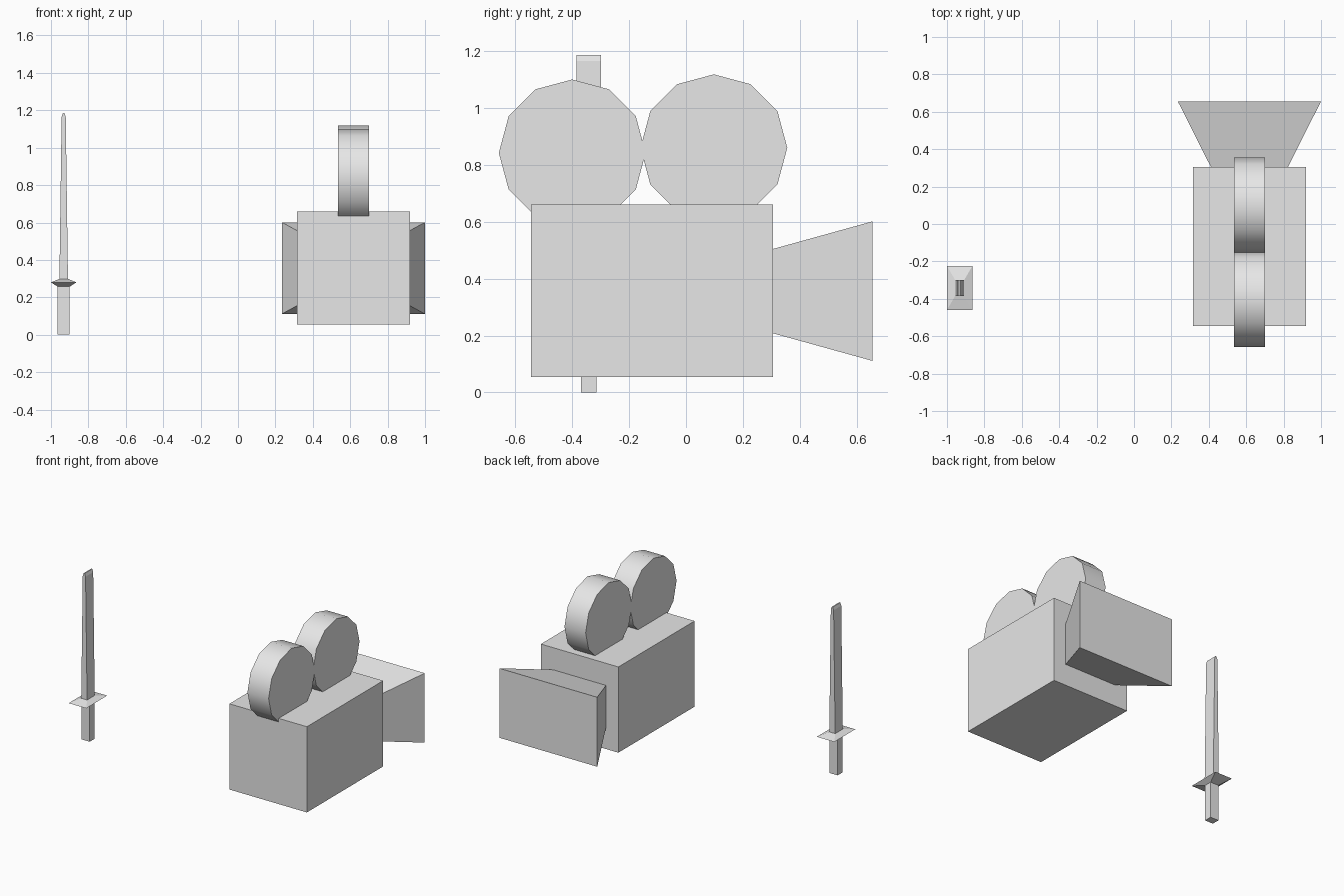
import bpy
import bmesh
import math
from mathutils import Matrix, Vector

cube = bpy.data.objects.get("Cube")
if cube:
    bpy.data.objects.remove(cube, do_unlink=True)

# Single plain grey material
grey = bpy.data.materials.new("plain grey")
grey.use_nodes = True
grey.diffuse_color = (0.8, 0.8, 0.8, 1)
grey.node_tree.nodes["Principled BSDF"].inputs["Base Color"].default_value = (0.8, 0.8, 0.8, 1)


def finish(bm, name):
    bmesh.ops.recalc_face_normals(bm, faces=bm.faces)
    mesh = bpy.data.meshes.new(name)
    bm.to_mesh(mesh)
    bm.free()
    mesh.materials.append(grey)
    obj = bpy.data.objects.new(name, mesh)
    bpy.context.collection.objects.link(obj)
    return obj


def loft(name, centre, sections, axis="Z"):
    """Skin rectangles (position, width, depth) stacked along Z or Y."""
    bm = bmesh.new()
    rings = []
    for pos, w, d in sections:
        ring = []
        for sx, sy in ((-1, -1), (1, -1), (1, 1), (-1, 1)):
            a, b = centre[0] + sx * w / 2, centre[1] + sy * d / 2
            ring.append(bm.verts.new((a, b, pos) if axis == "Z" else (a, pos, b)))
        rings.append(ring)
    for low, high in zip(rings, rings[1:]):
        for i in range(4):
            j = (i + 1) % 4
            bm.faces.new((low[i], low[j], high[j], high[i]))
    bm.faces.new(rings[0])
    bm.faces.new(rings[-1])
    return finish(bm, name)


def reel(name, y, z):
    """Twelve-sided film reel lying across X."""
    bm = bmesh.new()
    place = Matrix.Translation(Vector((0.617, y, z))) @ Matrix.Rotation(math.pi / 2, 4, "Y")
    bmesh.ops.create_cone(bm, cap_ends=True, segments=12, radius1=0.258,
                          radius2=0.258, depth=0.165, matrix=place)
    obj = finish(bm, name)
    bpy.ops.object.select_all(action="DESELECT")
    obj.select_set(True)
    bpy.context.view_layer.objects.active = obj
    bpy.ops.object.shade_smooth_by_angle(angle=math.radians(40))


# Film camera
loft("camera_body", (0.617, -0.12), [(0.055, 0.605, 0.85), (0.66, 0.605, 0.85)])
loft("lens_hood", (0.617, 0.356), [(0.303, 0.41, 0.295), (0.655, 0.765, 0.49)], "Y")
reel("front_reel", -0.4, 0.842)
reel("back_reel", 0.098, 0.86)

# Sword
sword = (-0.932, -0.342)
loft("sword_handle", sword, [(0, 0.064, 0.054), (0.265, 0.064, 0.054)])
loft("sword_guard", sword, [(0.257, 0.064, 0.054), (0.28, 0.136, 0.235), (0.298, 0.048, 0.085)])
loft("sword_blade", sword, [(0.285, 0.046, 0.085), (1.165, 0.022, 0.085), (1.186, 0.008, 0.085)])
